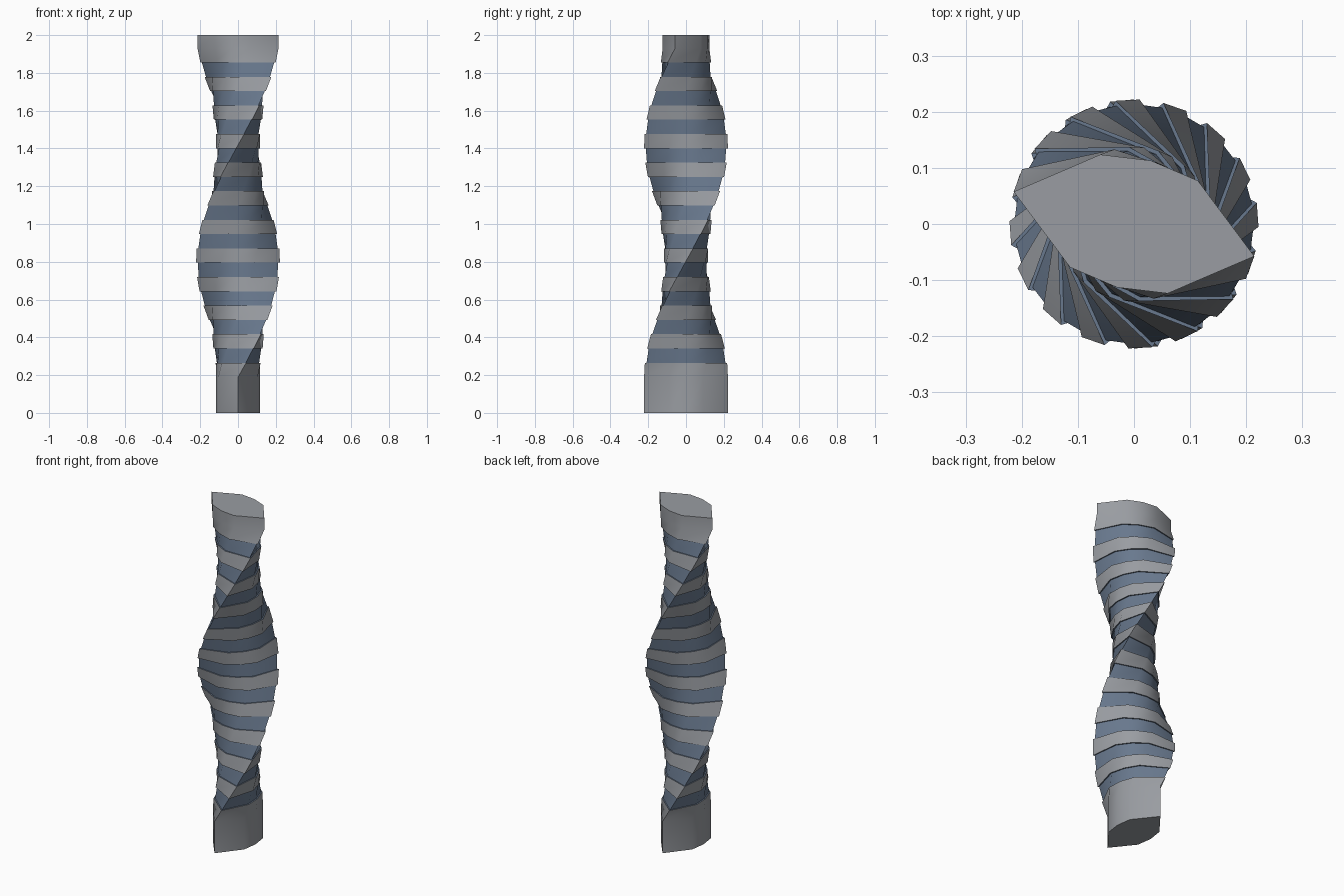
import bpy, bmesh, math

if "Cube" in bpy.data.objects:
    bpy.data.objects.remove(bpy.data.objects["Cube"])

Z0, Z1, COUNT = 0.265, 1.855, 21   # first ledge, last ledge, bands between
STEP = (Z1 - Z0) / COUNT
TWIST_START, TWIST_END = Z0 - STEP, Z1 + STEP
START, TURN = math.radians(-90), math.radians(255)

# quarter outlines of the lens-shaped floor plan: slab and recessed core
SLAB = [(0.222, 0), (0.09, 0.104), (0, 0.117)]
CORE = [(0.213, 0), (0.087, 0.097), (0, 0.110)]


def full_plan(quarter):
    tip, side, mid = quarter
    half = [tip, side, mid, (-side[0], side[1])]
    return half + [(-x, -y) for x, y in half]


SLAB, CORE = full_plan(SLAB), full_plan(CORE)


def ring(bm, plan, z):
    """One floor outline, turned by the twist at height z."""
    t = min(max((z - TWIST_START) / (TWIST_END - TWIST_START), 0), 1)
    a = START + TURN * t
    c, s = math.cos(a), math.sin(a)
    return [bm.verts.new((x * c - y * s, x * s + y * c, z)) for x, y in plan]


def bridge(bm, lo, hi):
    n = len(lo)
    for i in range(n):
        j = (i + 1) % n
        bm.faces.new((lo[i], lo[j], hi[j], hi[i]))


def finish(bm, name, color):
    me = bpy.data.meshes.new(name)
    bm.to_mesh(me)
    bm.free()
    ob = bpy.data.objects.new(name, me)
    bpy.context.collection.objects.link(ob)
    mat = bpy.data.materials.new(name)
    mat.diffuse_color = color
    mat.use_nodes = True
    mat.node_tree.nodes["Principled BSDF"].inputs["Base Color"].default_value = mat.diffuse_color
    me.materials.append(mat)
    bpy.ops.object.select_all(action='DESELECT')
    ob.select_set(True)
    bpy.context.view_layer.objects.active = ob
    bpy.ops.object.shade_smooth_by_angle(angle=math.radians(40))


levels = [Z0 + STEP * i for i in range(COUNT + 1)]

# recessed glazing on every even band, with the ledges below and above it
bm = bmesh.new()
for i in range(0, COUNT, 2):
    lo, hi = levels[i], levels[i + 1]
    rings = [ring(bm, SLAB, lo), ring(bm, CORE, lo),
             ring(bm, CORE, hi), ring(bm, SLAB, hi)]
    for a, b in zip(rings, rings[1:]):
        bridge(bm, a, b)
finish(bm, "glazing_bands", (0.14, 0.19, 0.27, 1))

# projecting slabs: base, odd bands and crown
slabs = [[0, TWIST_START, Z0]]
slabs += [[levels[i], levels[i + 1]] for i in range(1, COUNT, 2)]
slabs += [[Z1, TWIST_END, 2]]
bm = bmesh.new()
for zs in slabs:
    rings = [ring(bm, SLAB, z) for z in zs]
    for a, b in zip(rings, rings[1:]):
        bridge(bm, a, b)
    if zs[0] == 0:
        bm.faces.new(rings[0][::-1])
    if zs[-1] == 2:
        bm.faces.new(rings[-1])
finish(bm, "floor_slabs", (0.32, 0.335, 0.36, 1))
